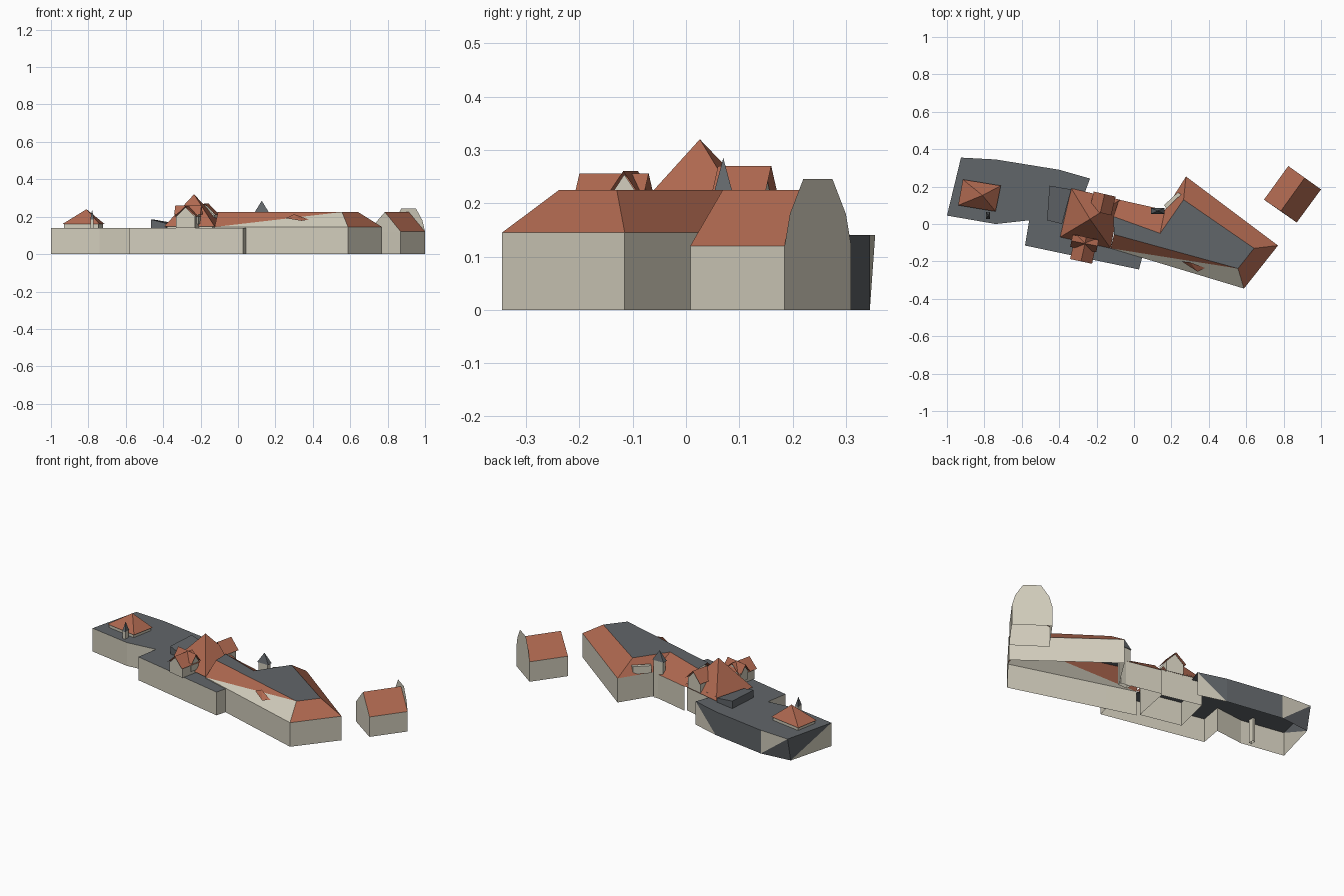
import bpy, bmesh, math
from mathutils import Vector

if "Cube" in bpy.data.objects:
    bpy.data.objects.remove(bpy.data.objects["Cube"])


def material(name, rgb):
    m = bpy.data.materials.new(name)
    m.diffuse_color = (*rgb, 1)
    m.use_nodes = True
    m.node_tree.nodes["Principled BSDF"].inputs["Base Color"].default_value = m.diffuse_color
    return m


MATS = [material("plaster", (0.64, 0.605, 0.50)),
        material("clay_tiles", (0.43, 0.14, 0.08)),
        material("slate", (0.12, 0.132, 0.143))]
WALL, TILE, SLATE = 0, 1, 2


def build(name, faces):
    """faces: list of (points, material index); shared corners are welded."""
    bm = bmesh.new()
    for pts, mat in faces:
        f = bm.faces.new([bm.verts.new(p) for p in pts])
        f.material_index = mat
    bmesh.ops.remove_doubles(bm, verts=bm.verts, dist=0.0005)
    me = bpy.data.meshes.new(name)
    bm.to_mesh(me)
    bm.free()
    for m in MATS:
        me.materials.append(m)
    ob = bpy.data.objects.new(name, me)
    bpy.context.collection.objects.link(ob)
    return ob


def at(p, z):
    return (p[0], p[1], z)


def walls(outline, z0, z1, mat=WALL, closed=True):
    """Vertical faces along a counter-clockwise outline."""
    n = len(outline)
    return [([at(outline[i], z0), at(outline[(i + 1) % n], z0),
              at(outline[(i + 1) % n], z1), at(outline[i], z1)], mat)
            for i in range(n if closed else n - 1)]


def pyramid(outline, z, apex, mat):
    n = len(outline)
    return [([at(outline[i], z), at(outline[(i + 1) % n], z), apex], mat)
            for i in range(n)]


def shrink(outline, k):
    c = sum((Vector(p) for p in outline), Vector((0, 0))) / len(outline)
    return [tuple(c + (Vector(p) - c) * k) for p in outline]


def gable(name, a, b, half, z0, ze, zr):
    """Small gabled block whose ridge runs from a to b."""
    a, b = Vector(a), Vector(b)
    d = (b - a).normalized()
    s = Vector((d.y, -d.x)) * half
    ra, rb = at(a, zr), at(b, zr)
    fs = [([at(a + s, ze), at(b + s, ze), rb, ra], TILE),
          ([at(b - s, ze), at(a - s, ze), ra, rb], TILE)]
    s, i = s * 0.85, d * 0.012
    base = [a + s + i, b + s - i, b - s - i, a - s + i]
    fs += walls(base, z0, ze)
    fs += [([at(base[1], ze), at(base[2], ze), at(b - i, zr - 0.006)], WALL),
           ([at(base[3], ze), at(base[0], ze), at(a + i, zr - 0.006)], WALL)]
    return build(name, fs)


# Main building: hipped skirt of tiles around a flat slate deck
eave = [(-0.125, -0.13), (0.588, -0.345), (0.77, -0.115),
        (0.278, 0.254), (0.165, 0.075), (-0.08, 0.13)]
deck = [(-0.107, -0.056), (0.556, -0.238), (0.642, -0.13),
        (0.265, 0.13), (0.14, -0.05), (-0.11, 0.04)]
ZE, ZD = 0.145, 0.225
build("main_walls", walls(eave, 0, ZE, closed=False))
roof = [([at(p, ZD) for p in deck], SLATE),
        ([at(eave[0], ZE), at(eave[1], ZE), at(deck[1], ZD)], WALL),
        ([at(eave[0], ZE), at(deck[1], ZD), at(deck[0], ZD)], TILE)]
for i in range(1, 5):
    roof.append(([at(eave[i], ZE), at(eave[i + 1], ZE),
                  at(deck[i + 1], ZD), at(deck[i], ZD)], TILE))
build("main_roof", roof)

# Low west wing with flat slate roof; the north wall leans and is part slate
H = 0.14
wing = [(-0.925, 0.355), (-1.0, 0.045), (-0.74, 0.0), (-0.56, 0.02),
        (-0.583, -0.115), (0.027, -0.243), (0.043, -0.18), (-0.125, -0.13),
        (-0.27, 0.15), (-0.235, 0.243), (-0.40, 0.29), (-0.74, 0.345)]
build("west_wing_roof", [([at(p, H) for p in wing], SLATE)])
build("west_wing_walls", walls(wing[1:8], 0, H, closed=False))
foot = (-0.925, 0.325, 0)
nw, sw = wing[0], wing[1]
n1, n2, n3 = wing[9], wing[10], wing[11]
build("west_wing_north_wall", [
    ([at(n1, 0), at(n2, 0), at(n1, H)], WALL),
    ([at(n2, 0), at(n2, H), at(n1, H)], SLATE),
    ([at(n2, 0), at(n3, 0), at(n3, H), at(n2, H)], SLATE),
    ([at(n3, 0), at(nw, H), at(n3, H)], WALL),
    ([at(n3, 0), foot, at(nw, H)], SLATE),
    ([foot, at(sw, H), at(nw, H)], SLATE),
    ([foot, at(sw, 0), at(sw, H)], WALL)])

# Central tower with pyramid roof
tower = [(-0.395, -0.07), (-0.125, -0.13), (-0.075, 0.13), (-0.335, 0.19)]
build("tower_walls", walls(shrink(tower, 0.9), 0, 0.165))
build("tower_roof", pyramid(tower, 0.148, (-0.235, 0.026, 0.32), TILE))

# Tower dormers
gable("south_dormer", (-0.255, -0.07), (-0.283, -0.2), 0.06, 0.14, 0.2, 0.256)
gable("south_cross_dormer", (-0.335, -0.09), (-0.195, -0.118), 0.033, 0.16, 0.212, 0.26)
gable("north_dormer", (-0.18, 0.06), (-0.157, 0.16), 0.06, 0.15, 0.21, 0.27)

# Slate lean-to on the west side of the tower
lean = [(-0.465, 0.02), (-0.385, 0.0), (-0.335, 0.185), (-0.452, 0.205)]
hs = (0.185, 0.165, 0.165, 0.185)
build("lean_to", [([at(p, h) for p, h in zip(lean, hs)], SLATE)] +
      [([at(lean[i], H), at(lean[(i + 1) % 4], H),
         at(lean[(i + 1) % 4], hs[(i + 1) % 4]), at(lean[i], hs[i])], SLATE)
       for i in range(4)])

# Pavilion on the west wing
pav = [(-0.94, 0.1), (-0.74, 0.067), (-0.712, 0.205), (-0.915, 0.238)]
build("pavilion_walls", walls(shrink(pav, 0.92), H, 0.165))
build("pavilion_roof", pyramid(pav, 0.16, (-0.81, 0.153, 0.24), TILE) +
      [([at(p, 0.16) for p in reversed(pav)], TILE)])


# Slim stair turrets with slate spires
def turret(name, x, y, rx, ry, zw, zt):
    ring = [(x - rx, y - ry), (x + rx, y - ry), (x + rx, y + ry), (x - rx, y + ry)]
    build(name + "_shaft", walls(shrink(ring, 0.85), 0, zw))
    build(name + "_spire", pyramid(ring, zw, (x, y, zt), SLATE))


turret("court_turret", 0.127, 0.07, 0.037, 0.016, 0.225, 0.285)
turret("west_turret", -0.78, 0.045, 0.01, 0.018, 0.185, 0.238)

# Flat dormer on the court slope and a wedge dormer on the south slope
box = [(0.175, 0.083), (0.252, 0.158), (0.235, 0.17), (0.16, 0.1)]
build("court_dormer", walls(box, 0.15, 0.195) + [([at(p, 0.195) for p in box], WALL)])
a, b, c, t = (0.255, -0.2, 0.192), (0.34, -0.255, 0.178), (0.38, -0.235, 0.185), (0.30, -0.205, 0.213)
build("wedge_dormer", [([a, b, t], TILE), ([b, c, t], TILE), ([c, a, t], TILE)])

# Detached small house: gabled roof with a stepped-in parapet at the back
h = [(0.695, 0.13), (0.87, 0.008), (1.0, 0.185), (0.825, 0.31)]
r0, r1 = (0.785, 0.069, 0.225), (0.913, 0.247, 0.225)
E = 0.12
build("small_house_walls", walls(h, 0, E) + [([at(h[0], E), at(h[1], E), r0], WALL)])
build("small_house_roof", [([at(h[1], E), at(h[2], E), r1, r0], TILE),
                           ([at(h[3], E), at(h[0], E), r0, r1], TILE)])
side = Vector(h[3]) - Vector(h[2])
profile = [(0, E), (1, E), (0.92, 0.18), (0.72, 0.245), (0.28, 0.245), (0.08, 0.18)]
build("small_house_parapet",
      [([at(Vector(h[2]) + side * t, z) for t, z in profile], WALL)])
